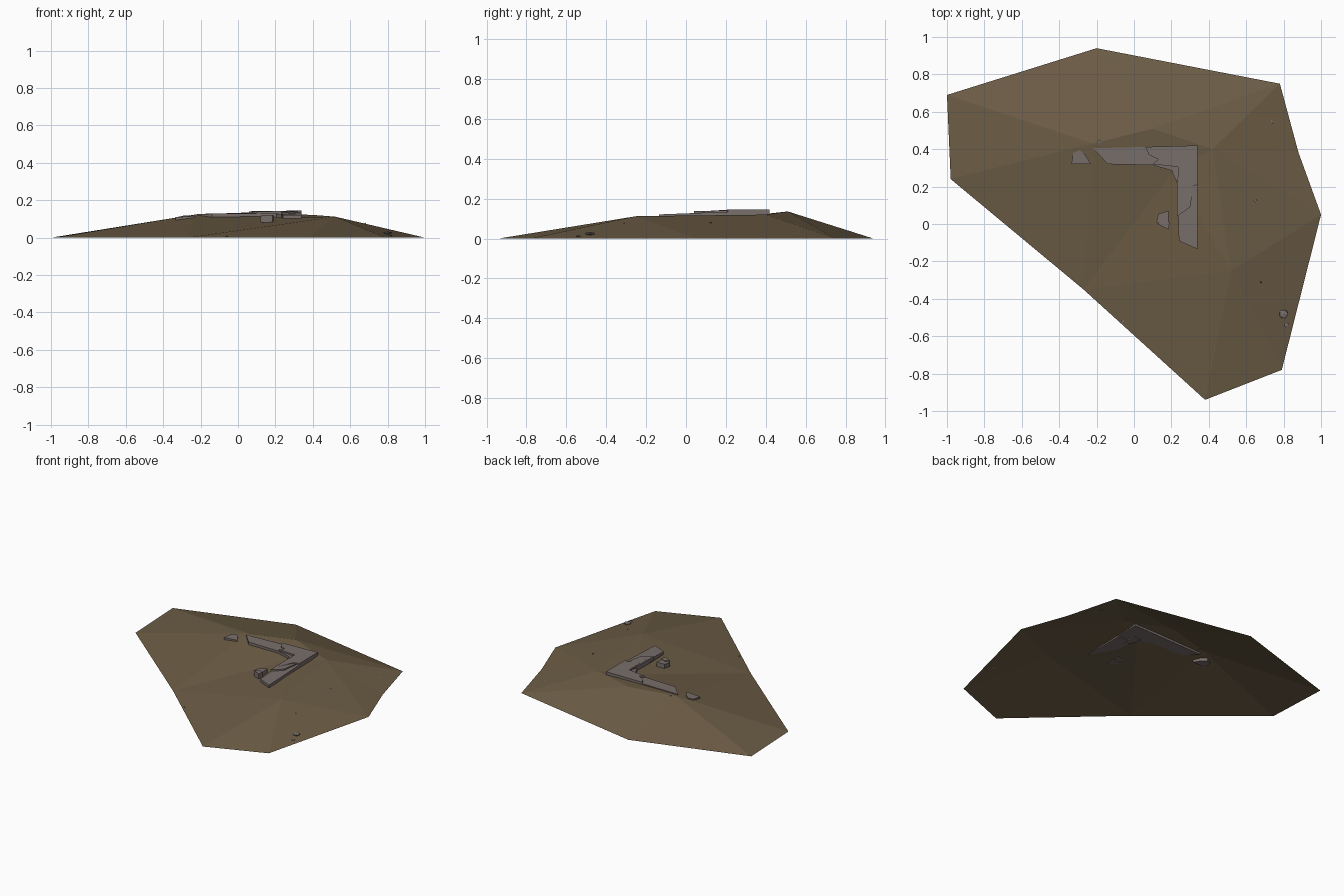
import bpy, bmesh, math, random

if "Cube" in bpy.data.objects:
    bpy.data.objects.remove(bpy.data.objects["Cube"])
random.seed(4)

def material(name, rgb):
    m = bpy.data.materials.new(name)
    m.diffuse_color = (*rgb, 1)
    m.use_nodes = True
    m.node_tree.nodes["Principled BSDF"].inputs["Base Color"].default_value = m.diffuse_color
    return m

EARTH = material("brown earth", (0.150, 0.108, 0.060))
STONE = material("grey stone", (0.190, 0.157, 0.147))

def add(name, bm, mat):
    me = bpy.data.meshes.new(name)
    bm.to_mesh(me)
    bm.free()
    me.materials.append(mat)
    ob = bpy.data.objects.new(name, me)
    bpy.context.collection.objects.link(ob)
    return ob

# Earth mound: open low-poly shell, ground rim (0-8) and five crest points (9-13)
rim = [(-1, .69), (-.2, .94), (.78, .75), (.88, .38), (1, .05),
       (.79, -.78), (.38, -.94), (-.27, -.35), (-.98, .24)]
crest = [(-.22, .43, .125), (.1, .51, .136), (.42, .4, .12), (.52, -.25, .112), (.21, .28, .11)]
A, B, C, D, E = range(9, 14)
faces = [(0, A, 1), (1, A, B), (1, B, 2), (B, C, 2), (2, C, 3), (C, 4, 3), (C, D, 4),
         (D, 5, 4), (D, 6, 5), (D, 7, 6), (D, E, 7), (E, A, 7), (A, 8, 7), (A, 0, 8),
         (E, C, D), (A, E, B), (B, E, C)]
bm = bmesh.new()
vs = [bm.verts.new((x, y, 0)) for x, y in rim] + [bm.verts.new(p) for p in crest]
for f in faces:
    face = bm.faces.new([vs[i] for i in f])
    face.normal_update()
    if face.normal.z < 0:
        face.normal_flip()
add("earth_mound", bm, EARTH)

def slab(name, pts, z0, tops):
    """Upright prism over a plan outline, with one top height or one per corner."""
    if not isinstance(tops, (list, tuple)):
        tops = [tops] * len(pts)
    bm = bmesh.new()
    lo = [bm.verts.new((x, y, z0)) for x, y in pts]
    hi = [bm.verts.new((x, y, z)) for (x, y), z in zip(pts, tops)]
    n = len(pts)
    bm.faces.new(lo)
    bm.faces.new(hi)
    for i in range(n):
        j = (i + 1) % n
        bm.faces.new((lo[i], lo[j], hi[j], hi[i]))
    bmesh.ops.recalc_face_normals(bm, faces=bm.faces)
    return add(name, bm, STONE)

# Ruined L-shaped wall: broken into stepped courses
slab("wall_west_arm", [(-.22, .405), (-.14, .32), (.10, .315), (.22, .28), (.22, .415), (.06, .412)],
     .108, [.127, .128, .129, .129, .132, .132])
slab("wall_corner", [(.06, .412), (.08, .37), (.13, .345), (.10, .32), (.235, .305), (.245, .10),
                     (.30, .20), (.34, .21), (.34, .42)],
     .108, [.141, .141, .141, .138, .143, .138, .144, .145, .145])
slab("wall_corner_inner", [(.205, .31), (.205, .275), (.23, .22), (.26, .22), (.26, .31)], .10, .127)
slab("wall_south_arm", [(.23, .25), (.24, -.09), (.34, -.135), (.34, .25)],
     .102, [.134, .122, .121, .136])
slab("wall_south_block", [(.23, .04), (.30, .09), (.32, .21), (.23, .25)], .11, [.137, .139, .140, .140])

# Fallen blocks beside the wall
slab("fallen_block_west", [(-.335, .32), (-.23, .32), (-.26, .37), (-.29, .395), (-.325, .38)],
     .09, [.109, .116, .120, .118, .110])
slab("fallen_block_south", [(.12, .01), (.185, -.02), (.185, .07), (.13, .055)],
     .085, [.112, .116, .120, .114])
slab("fallen_block_south_chip", [(.125, .0), (.185, -.03), (.19, .01), (.15, .02)], .08, .121)

# Scattered pebbles half sunk into the slope: x, y, surface height, radius
pebbles = [(.80, -.48, .025, .027), (.815, -.54, .012, .013), (.735, .545, .025, .01),
           (.65, .125, .080, .008), (-.185, .44, .124, .012), (.68, -.31, .078, .006),
           (-.06, -.52, .006, .008)]
for x, y, z, r in pebbles:
    bm = bmesh.new()
    bmesh.ops.create_icosphere(bm, subdivisions=1, radius=r)
    for v in bm.verts:
        k = random.uniform(.85, 1.1)
        v.co = (x + v.co.x * k, y + v.co.y * k, z + v.co.z * .3)
    add("pebble", bm, STONE)
